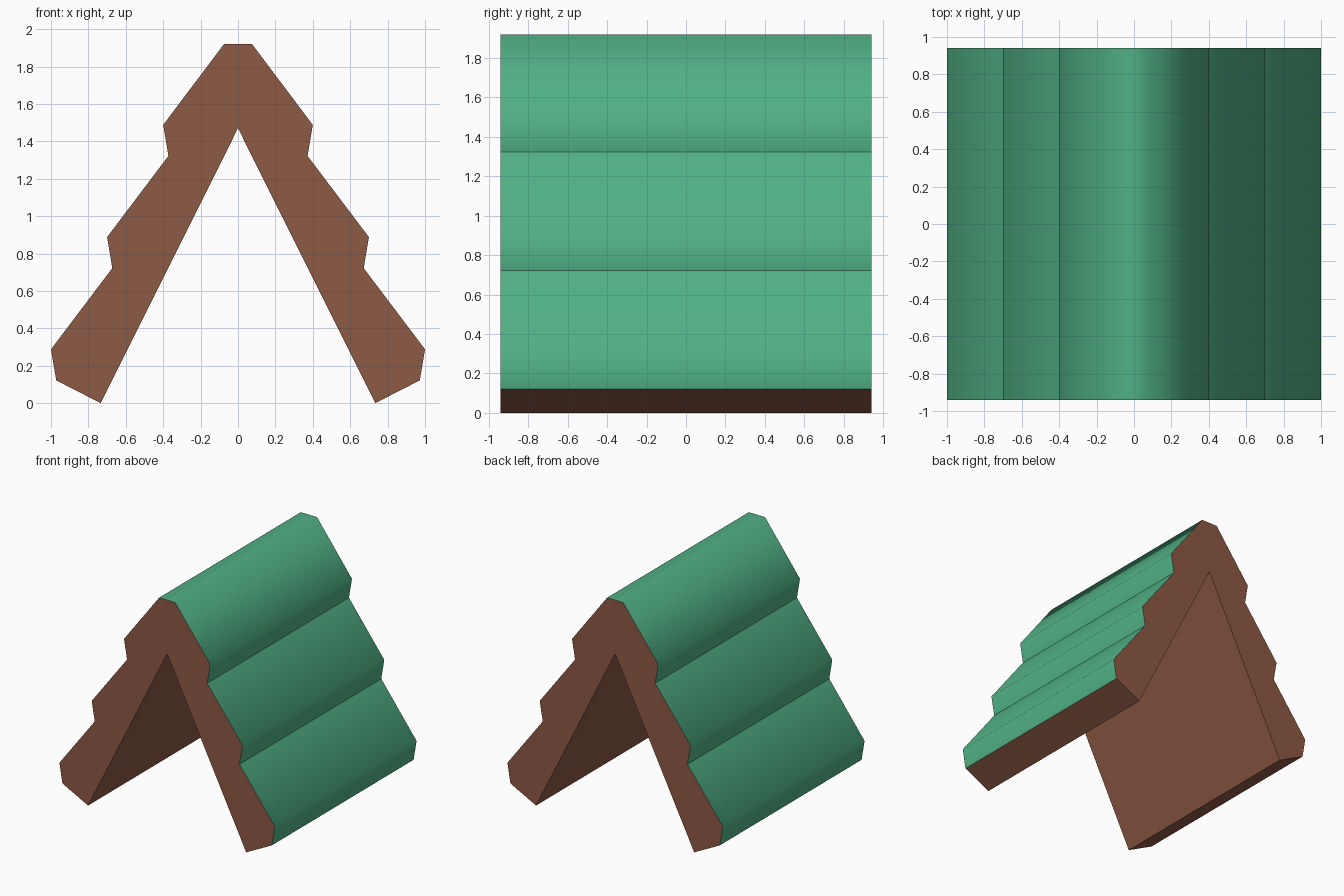
import bpy
import bmesh

if "Cube" in bpy.data.objects:
    bpy.data.objects.remove(bpy.data.objects["Cube"])

DEPTH = 0.94          # half length along y
STEP = (0.30, -0.60)  # offset from one roof course to the next


def material(name, rgb):
    m = bpy.data.materials.new(name)
    m.diffuse_color = (*rgb, 1.0)
    m.use_nodes = True
    m.node_tree.nodes["Principled BSDF"].inputs["Base Color"].default_value = m.diffuse_color
    return m


# right half of the roof outline: ridge, then three stepped courses
right = [(0.075, 1.92)]
for i in range(3):
    right.append((0.40 + STEP[0] * i, 1.488 + STEP[1] * i))
    right.append((0.372 + STEP[0] * i, 1.322 + STEP[1] * i))
left = [(-x, z) for x, z in reversed(right)]

# full outline: outer skin from left eave to right eave, then the inside
outer = left + right
profile = outer + [(0.734, 0.0), (0.0, 1.47), (-0.734, 0.0)]

bm = bmesh.new()
front = [bm.verts.new((x, -DEPTH, z)) for x, z in profile]
back = [bm.verts.new((x, DEPTH, z)) for x, z in profile]
n = len(profile)
bm.faces.new(front)
bm.faces.new(back)
for i in range(n):
    j = (i + 1) % n
    f = bm.faces.new((front[i], front[j], back[j], back[i]))
    # outer skin is green, eaves, ends and inside are wood
    if i < len(outer) - 1:
        f.material_index = 1
        f.smooth = True
bmesh.ops.recalc_face_normals(bm, faces=bm.faces)

# rounded shading over each course, sharp at the grooves and borders
for e in bm.edges:
    tiled = all(f.material_index == 1 for f in e.link_faces)
    e.smooth = tiled and e.calc_face_angle_signed() > 0

mesh = bpy.data.meshes.new("gable_roof")
bm.to_mesh(mesh)
bm.free()
mesh.materials.append(material("brown wood", (0.27, 0.103, 0.059)))
mesh.materials.append(material("green roofing", (0.080, 0.434, 0.233)))
roof = bpy.data.objects.new("gable_roof", mesh)
bpy.context.collection.objects.link(roof)
